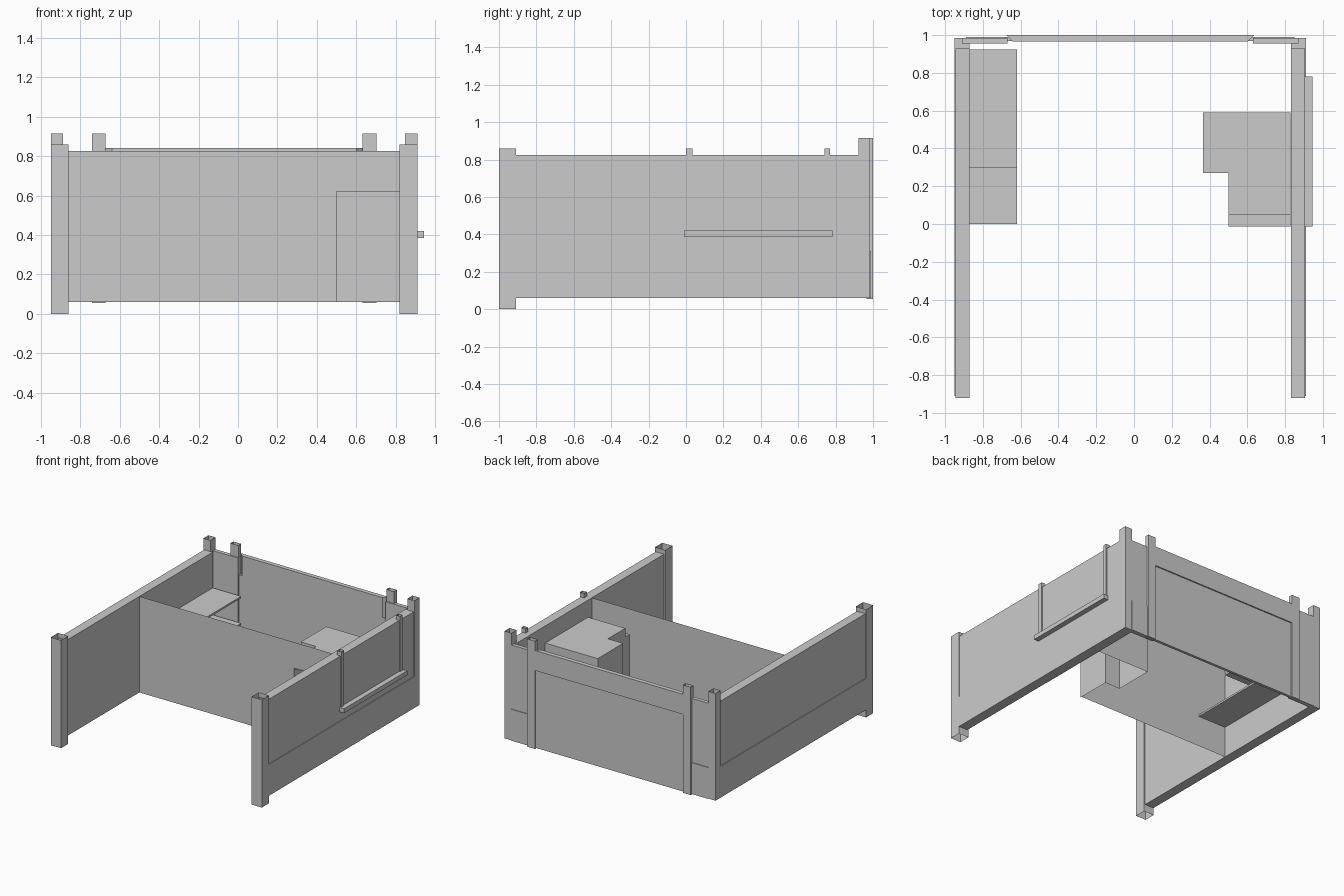
import bpy, bmesh

if "Cube" in bpy.data.objects:
    bpy.data.objects.remove(bpy.data.objects["Cube"])

CX = -0.02  # symmetry line of the building shell


def finish(name, bm):
    bmesh.ops.recalc_face_normals(bm, faces=bm.faces[:])
    me = bpy.data.meshes.new(name)
    bm.to_mesh(me)
    bm.free()
    ob = bpy.data.objects.new(name, me)
    bpy.context.collection.objects.link(ob)
    return ob


def prism(name, pts, z0, z1, top=True, bottom=True, skip=()):
    """Extruded outline; caps and single sides can be left open."""
    bm = bmesh.new()
    lo = [bm.verts.new((x, y, z0)) for x, y in pts]
    hi = [bm.verts.new((x, y, z1)) for x, y in pts]
    n = len(pts)
    for i in range(n):
        if i not in skip:
            j = (i + 1) % n
            bm.faces.new((lo[i], lo[j], hi[j], hi[i]))
    if top:
        bm.faces.new(hi)
    if bottom:
        bm.faces.new(lo[::-1])
    return finish(name, bm)


def box(name, x, y, z, **kw):
    pts = [(x[0], y[0]), (x[1], y[0]), (x[1], y[1]), (x[0], y[1])]
    return prism(name, pts, z[0], z[1], **kw)


def tube(name, x, y, z):
    return box(name, x, y, z, top=False, bottom=False)


def plate(name, x, y, z):
    bm = bmesh.new()
    bm.faces.new([bm.verts.new(p) for p in
                  ((x[0], y, z[0]), (x[1], y, z[0]), (x[1], y, z[1]), (x[0], y, z[1]))])
    return finish(name, bm)


for side, s in (("left", -1), ("right", 1)):
    def xr(a, b):
        return tuple(sorted((CX + s * a, CX + s * b)))

    # Side walls with a slightly thicker base course
    box(side + "_wall_base", xr(0.85, 0.93), (-0.91, 0.985), (0.06, 0.31))
    box(side + "_wall", xr(0.85, 0.924), (-0.92, 0.93), (0.31, 0.825), bottom=False)
    # Hollow posts
    tube(side + "_front_post", xr(0.84, 0.93), (-1.0, -0.91), (0, 0.86))
    tube(side + "_back_corner_post", xr(0.868, 0.93), (0.922, 0.985), (0.31, 0.915))
    tube(side + "_door_post", xr(0.652, 0.722), (0.965, 1.0), (0.055, 0.915))
    # Back panels beside the door
    box(side + "_back_base", xr(0.65, 0.87), (0.955, 0.99), (0.06, 0.31))
    box(side + "_back_panel", xr(0.65, 0.89), (0.955, 0.985), (0.31, 0.82))

# Wide back door and its header
prism("door_header", [(-0.64, 0.965), (0.60, 0.965), (0.635, 1.0), (-0.675, 1.0)], 0.68, 0.84)
box("back_door", (-0.68, 0.64), (0.968, 0.99), (0.06, 0.68))

# Window frame and sill on the right wall
for i, y in enumerate(((0.0, 0.035), (0.74, 0.77))):
    tube("window_post_%d" % (i + 1), (0.875, 0.912), y, (0.42, 0.86))
box("window_sill", (0.90, 0.945), (-0.012, 0.782), (0.385, 0.42))

# Thin partition with a doorway at its right end
plate("partition", (-0.87, 0.50), 0.0, (0.06, 0.825))
plate("partition_over_doorway", (0.50, 0.83), 0.0, (0.62, 0.825))

# Passage behind the doorway, open at front and below
prism("doorway_hood", [(0.50, -0.012), (0.828, -0.012), (0.828, 0.05), (0.50, 0.05)],
      0.06, 0.62, bottom=False, skip=(0, 2))
prism("passage_box", [(0.50, 0.05), (0.828, 0.05), (0.828, 0.59), (0.365, 0.59),
                      (0.365, 0.27), (0.50, 0.27)], 0.06, 0.69, bottom=False, skip=(0,))
plate("passage_lintel", (0.50, 0.828), 0.05, (0.62, 0.69))

# Shelves on the left wall
box("lower_shelf", (-0.87, -0.62), (0.0, 0.925), (0.31, 0.325))
box("upper_shelf", (-0.87, -0.62), (0.30, 0.925), (0.525, 0.54))
